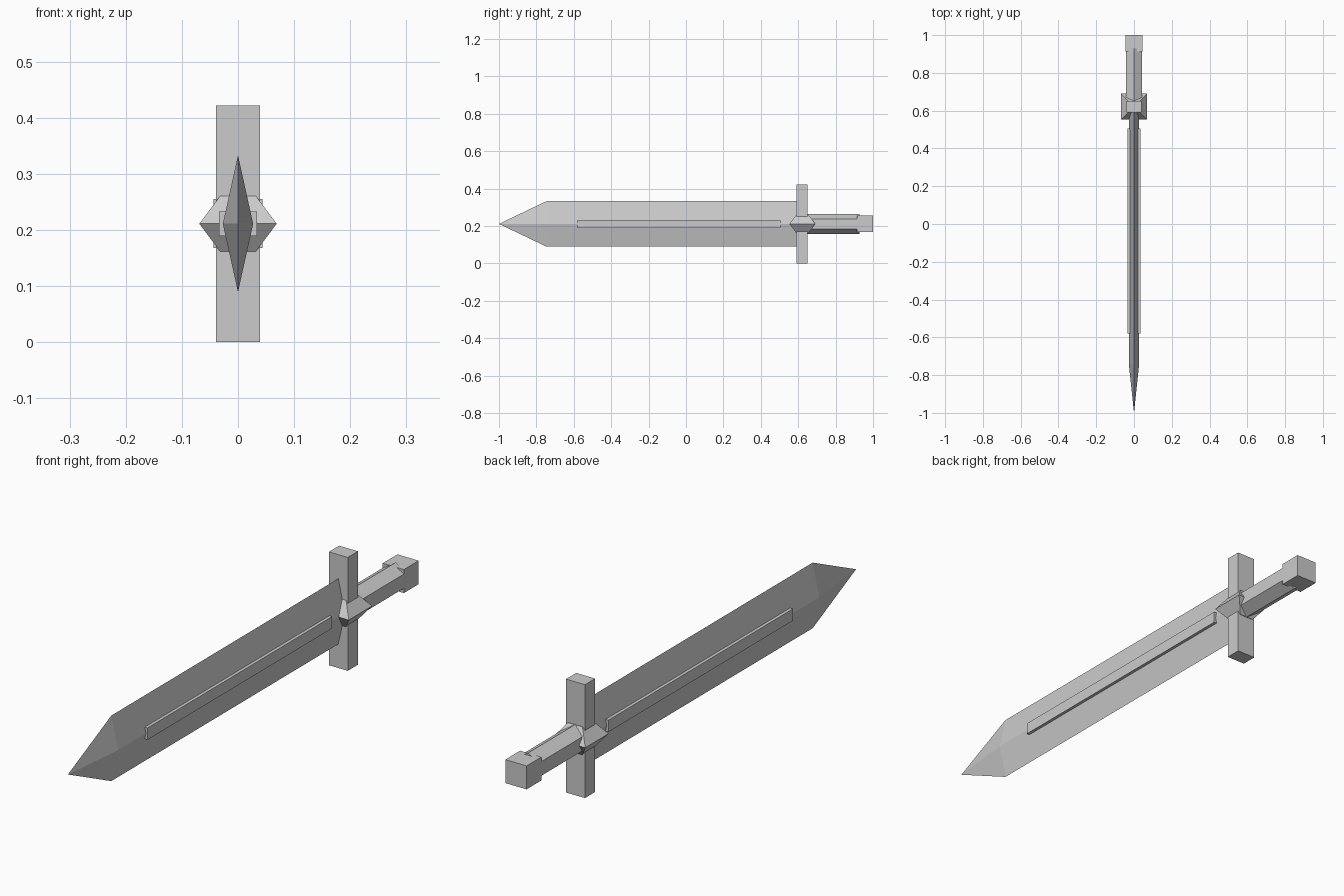
import bpy, math
from mathutils import Vector

if "Cube" in bpy.data.objects:
    bpy.data.objects.remove(bpy.data.objects["Cube"])

CZ = 0.211  # height of the sword's long axis

steel = bpy.data.materials.new("light_grey")
steel.diffuse_color = (0.6, 0.6, 0.6, 1)
steel.use_nodes = True
steel.node_tree.nodes["Principled BSDF"].inputs["Base Color"].default_value = steel.diffuse_color


def mesh_part(name, verts, faces):
    me = bpy.data.meshes.new(name)
    me.from_pydata([Vector(v) + Vector((0, 0, CZ)) for v in verts], [], faces)
    me.materials.append(steel)
    ob = bpy.data.objects.new(name, me)
    bpy.context.collection.objects.link(ob)
    return ob


def loft(name, rings):
    """Skin equal-length rings (first to last) and cap both ends."""
    n = len(rings[0])
    verts = [v for r in rings for v in r]
    faces = [(k * n + i, k * n + (i + 1) % n, (k + 1) * n + (i + 1) % n, (k + 1) * n + i)
             for k in range(len(rings) - 1) for i in range(n)]
    faces += [tuple(reversed(range(n))), tuple(range(len(verts) - n, len(verts)))]
    return mesh_part(name, verts, faces)


def rect(hx, y0, y1, z):
    return [(-hx, y0, z), (hx, y0, z), (hx, y1, z), (-hx, y1, z)]


def box(name, hx, y0, y1, hz):
    return loft(name, [rect(hx, y0, y1, -hz), rect(hx, y0, y1, hz)])


# Blade: diamond section running to a point
section = [(0.027, 0), (0, 0.122), (-0.027, 0), (0, -0.122)]
blade = [(x, y, z) for y in (-0.745, 0.6) for x, z in section] + [(0, -1, 0)]
mesh_part("blade", blade,
          [(i, (i + 1) % 4, (i + 1) % 4 + 4, i + 4) for i in range(4)]
          + [((i + 1) % 4, i, 8) for i in range(4)] + [(4, 5, 6, 7)])

# Raised bar through both sides of the blade
box("blade_bar", 0.034, -0.58, 0.505, 0.022)

# Cross guard and its faceted centre block
box("guard", 0.039, 0.59, 0.65, 0.211)
loft("guard_gem", [rect(h, 0.622 - h, 0.622 + h, z)
                   for h, z in ((0.03, -0.052), (0.069, 0), (0.03, 0.052))])

# Six-sided grip, ridge upward, ending just inside the pommel
hexagon = [(0.0433 / 0.866 * math.cos(a), 0.053 * math.sin(a))
           for a in (math.radians(30 + 60 * i) for i in range(6))]
loft("grip", [[(x, y, z) for x, z in reversed(hexagon)] for y in (0.63, 0.928)])

# Cube pommel
box("pommel", 0.0437, 0.913, 1.0, 0.0437)

# Consistent outward normals
import bmesh
for ob in bpy.context.collection.objects:
    bm = bmesh.new()
    bm.from_mesh(ob.data)
    bmesh.ops.recalc_face_normals(bm, faces=bm.faces)
    bm.to_mesh(ob.data)
    bm.free()
